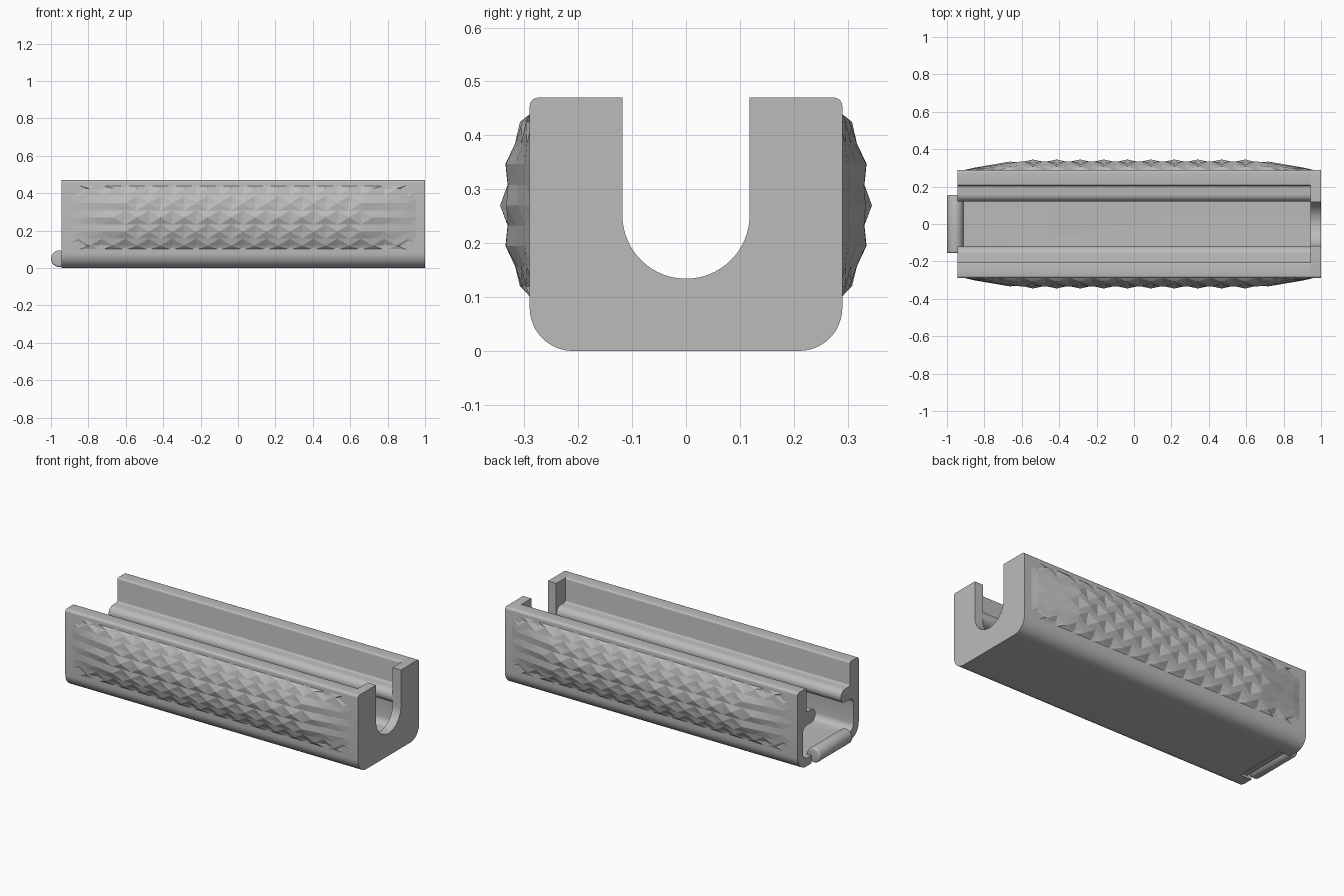
import bpy, bmesh, math

old = bpy.data.objects.get("Cube")
if old:
    bpy.data.objects.remove(old, do_unlink=True)

grey = bpy.data.materials.new("plain_grey")
grey.use_nodes = True
grey.diffuse_color = (0.5, 0.5, 0.5, 1)
grey.node_tree.nodes["Principled BSDF"].inputs["Base Color"].default_value = (0.5, 0.5, 0.5, 1)


def make_object(name, bm, smooth=True):
    mesh = bpy.data.meshes.new(name)
    bm.to_mesh(mesh)
    bm.free()
    mesh.materials.append(grey)
    obj = bpy.data.objects.new(name, mesh)
    bpy.context.collection.objects.link(obj)
    bpy.ops.object.select_all(action="DESELECT")
    obj.select_set(True)
    bpy.context.view_layer.objects.active = obj
    if smooth:
        bpy.ops.object.shade_smooth_by_angle(angle=math.radians(35))
    return obj


def arc(cy, cz, r, start, end, steps=8):
    angles = [math.radians(start + (end - start) * i / steps) for i in range(steps + 1)]
    return [(cy + r * math.cos(a), cz + r * math.sin(a)) for a in angles]


def prism(half, x0, x1):
    """Mirror a half section across y = 0 and extrude it along x."""
    section = half + [(-y, z) for y, z in reversed(half) if y > 1e-5]
    bm = bmesh.new()
    face = bm.faces.new([bm.verts.new((x0, y, z)) for y, z in section])
    extruded = bmesh.ops.extrude_face_region(bm, geom=[face], use_keep_orig=True)
    moved = [g for g in extruded["geom"] if isinstance(g, bmesh.types.BMVert)]
    bmesh.ops.translate(bm, verts=moved, vec=(x1 - x0, 0, 0))
    bmesh.ops.recalc_face_normals(bm, faces=bm.faces)
    return bm


def box_bm(lo, hi):
    bm = bmesh.new()
    bmesh.ops.create_cube(bm, size=1)
    for v in bm.verts:
        v.co = [a + (b - a) * (c + 0.5) for a, b, c in zip(lo, hi, v.co)]
    return bm


# Outer section shared by the channel and the end wall
outer = arc(0.21, 0.08, 0.08, -90, 0, 12) + arc(0.275, 0.455, 0.015, 0, 90, 5)

# Open channel with a rounded rail along each inner wall
inner = (arc(0.215, 0.46, 0.01, 90, 180, 4)
         + arc(0.195, 0.335, 0.01, 0, -90, 4)
         + arc(0.16, 0.285, 0.04, 90, 270, 12)
         + arc(0.205, 0.21, 0.035, 90, 0, 6)
         + arc(0.2, 0.09, 0.04, 0, -90, 6))
channel = make_object("channel_body", prism(outer + inner, -0.945, 0.945))

# Notch for the hinge bar and a shallow relief under it
for lo, hi in (((-1.1, -0.16, -0.1), (-0.912, 0.16, 0.12)),
               ((-1.1, -0.16, -0.1), (-0.87, 0.16, 0.012))):
    cutter = make_object("notch_cutter", box_bm(lo, hi), False)
    cutter.hide_render = True
    cut = channel.modifiers.new("notch", "BOOLEAN")
    cut.operation, cut.solver, cut.object = "DIFFERENCE", "EXACT", cutter
    bpy.context.view_layer.objects.active = channel
    bpy.ops.object.modifier_apply(modifier=cut.name)
    bpy.data.objects.remove(cutter, do_unlink=True)

# End wall with a U slot
slot = arc(0, 0.252, 0.118, 0, -90, 16)
make_object("slotted_end_wall", prism(outer + [(0.118, 0.47)] + slot, 0.945, 1.0))

# Hinge bar turned around y with softened ends
bm = bmesh.new()
bmesh.ops.create_cone(bm, cap_ends=True, segments=32, radius1=0.044, radius2=0.044, depth=0.312)
rims = [e for e in bm.edges if abs(e.verts[0].co.z - e.verts[1].co.z) < 1e-5]
bmesh.ops.bevel(bm, geom=rims, offset=0.01, segments=3, affect="EDGES", profile=0.5)
for v in bm.verts:
    x, y, z = v.co
    v.co = (x - 0.956, -z, y + 0.05)
bmesh.ops.recalc_face_normals(bm, faces=bm.faces)
make_object("hinge_bar", bm)

# Faceted grips: staggered pyramids over a bulging panel
ROW_Z = [0.097, 0.12, 0.157, 0.195, 0.233, 0.27, 0.308, 0.347, 0.385, 0.425, 0.443]
ROW_OUT = [-0.005, 0.018, 0.027, 0.045, 0.041, 0.055, 0.041, 0.045, 0.027, 0.018, -0.005]
COLS, CENTRE, HALF = 30, 0.027, 0.945


def is_peak(i, j):
    return j % 2 == 1 and (i + j // 2) % 2 == 0


def grip(name, side):
    bm = bmesh.new()
    grid = []
    for j, z in enumerate(ROW_Z):
        row = []
        for i in range(COLS + 1):
            dx = HALF * (2 * i / COLS - 1)
            taper = min(1, (HALF - abs(dx)) / 0.32)
            out = ROW_OUT[j] * taper
            edge_row = j in (1, len(ROW_Z) - 2)
            if j % 2 and not is_peak(i, j):
                if abs(dx) < 0.68 or edge_row:
                    out -= 0.014
            if abs(dx) > HALF - 0.01:
                out = -0.004
            row.append(bm.verts.new((CENTRE + dx, side * (0.29 + out), z)))
        grid.append(row)
    for j in range(len(ROW_Z) - 1):
        for i in range(COLS):
            ring = [(i, j), (i + 1, j), (i + 1, j + 1), (i, j + 1)]
            k = next(n for n, c in enumerate(ring) if is_peak(*c))
            a, b, c, d = [grid[q][p] for p, q in ring[k:] + ring[:k]]
            for tri in ((a, b, c), (a, c, d)):
                bm.faces.new(tri if side < 0 else tri[::-1])
    make_object(name, bm, False)


grip("front_grip", -1)
grip("back_grip", 1)
